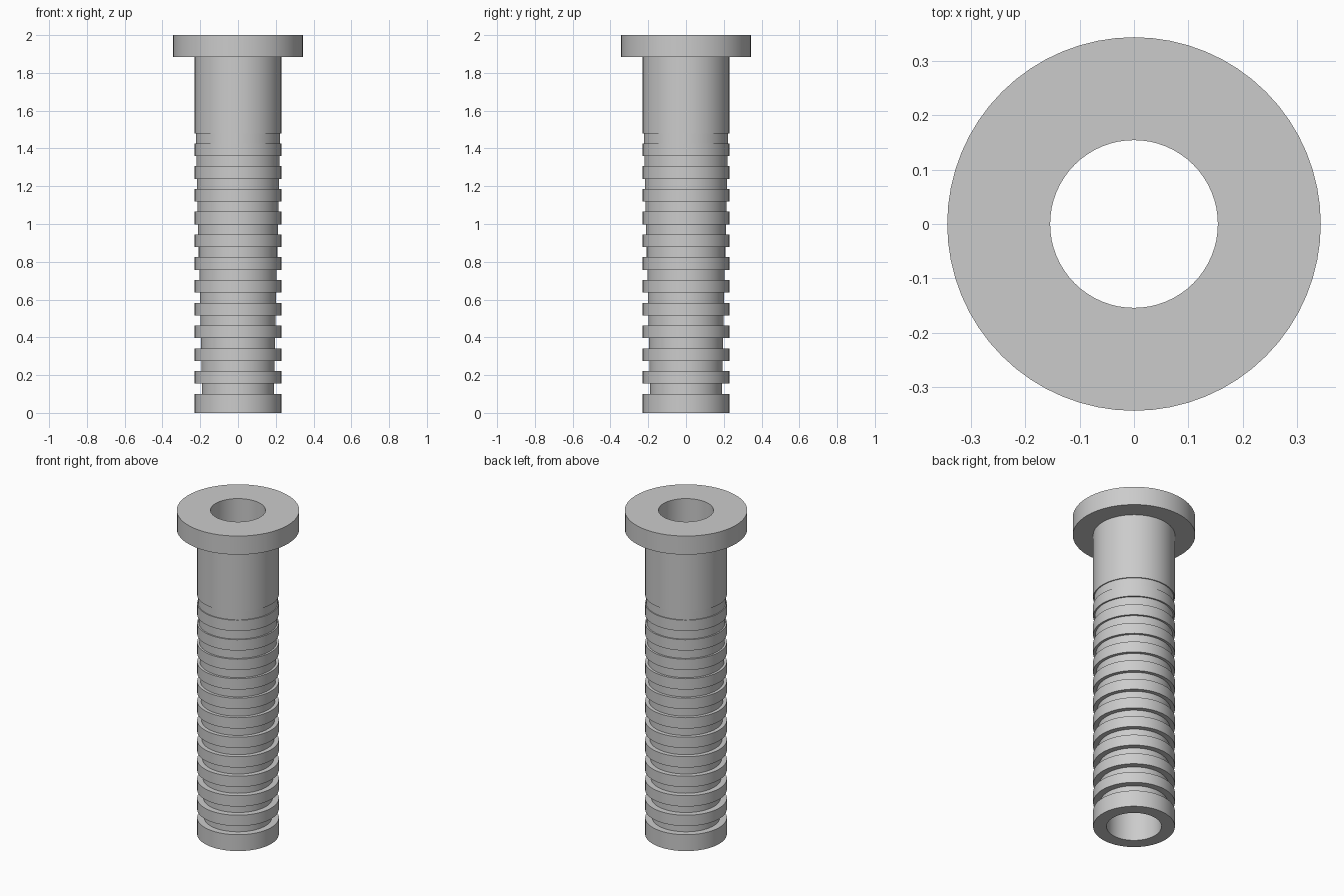
import bpy, bmesh, math

cube = bpy.data.objects.get("Cube")
if cube:
    bpy.data.objects.remove(cube, do_unlink=True)

SIDES = 64
BORE, SHAFT, HEAD = 0.154, 0.229, 0.343
GROOVES, PITCH, RING = 12, 0.1205, 0.067
TOP_GROOVE = 1.48

grey = bpy.data.materials.new("plain grey")
grey.use_nodes = True
colour = (0.6, 0.6, 0.6, 1)
grey.diffuse_color = colour
grey.node_tree.nodes["Principled BSDF"].inputs["Base Color"].default_value = colour


def lathe(name, profile):
    """Revolve a closed (radius, height) profile around z."""
    bm = bmesh.new()
    rings = []
    for r, z in profile:
        rings.append([bm.verts.new((r * math.cos(a), r * math.sin(a), z))
                      for a in (math.tau * i / SIDES for i in range(SIDES))])
    for lower, upper in zip(rings, rings[1:] + rings[:1]):
        for i in range(SIDES):
            j = (i + 1) % SIDES
            bm.faces.new((lower[i], lower[j], upper[j], upper[i]))
    bmesh.ops.recalc_face_normals(bm, faces=bm.faces)
    mesh = bpy.data.meshes.new(name)
    bm.to_mesh(mesh)
    bm.free()
    mesh.materials.append(grey)
    obj = bpy.data.objects.new(name, mesh)
    bpy.context.collection.objects.link(obj)
    bpy.ops.object.select_all(action="DESELECT")
    obj.select_set(True)
    bpy.context.view_layer.objects.active = obj
    bpy.ops.object.shade_smooth_by_angle(angle=math.radians(30))
    return obj


# Outer wall from the foot upward, grooves growing shallower with height
profile = [(BORE, 0), (SHAFT, 0)]
for i in range(GROOVES):
    top = TOP_GROOVE - (GROOVES - 1 - i) * PITCH
    bottom = top - PITCH + RING
    depth_radius = 0.19 + 0.033 * i / (GROOVES - 1)
    profile += [(SHAFT, bottom), (depth_radius, bottom),
                (depth_radius, top), (SHAFT, top)]

# Flanged head, closing back down through the bore
profile += [(SHAFT, 1.885), (HEAD, 1.885), (HEAD, 2), (BORE, 2)]
lathe("ribbed_sleeve", profile)
